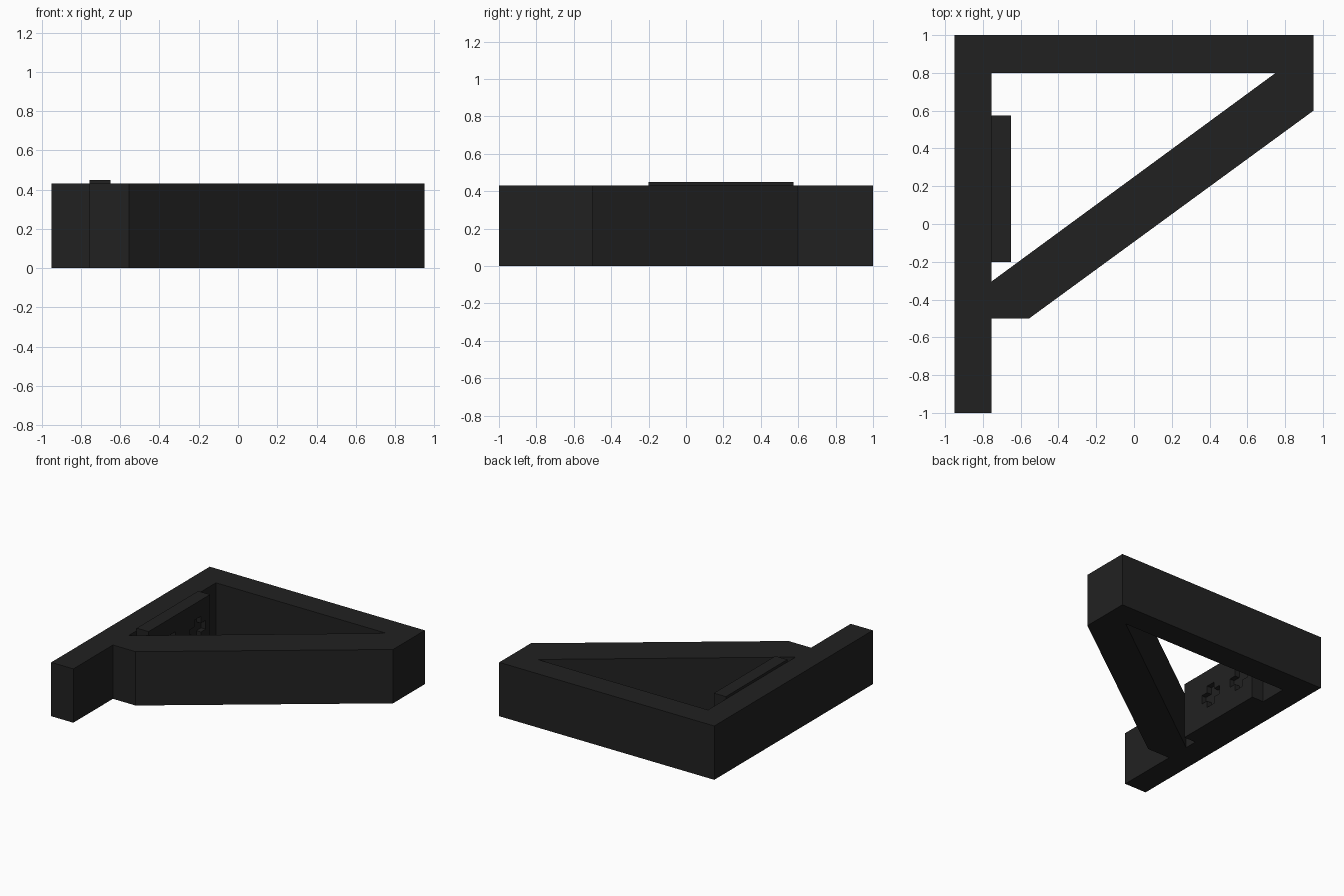
import bpy

if "Cube" in bpy.data.objects:
    bpy.data.objects.remove(bpy.data.objects["Cube"])

H = 0.43            # frame height
mat = bpy.data.materials.new("near black")
mat.diffuse_color = (0.0155, 0.0155, 0.0155, 1)
mat.use_nodes = True
mat.node_tree.nodes["Principled BSDF"].inputs["Base Color"].default_value = mat.diffuse_color


def make_object(name, verts, faces):
    mesh = bpy.data.meshes.new(name)
    mesh.from_pydata(verts, [], faces)
    mesh.materials.append(mat)
    ob = bpy.data.objects.new(name, mesh)
    bpy.context.collection.objects.link(ob)
    return ob


def box(name, x, y, z):
    verts = [(a, b, c) for a in x for b in y for c in z]
    faces = [(0, 1, 3, 2), (4, 6, 7, 5), (0, 4, 5, 1),
             (2, 3, 7, 6), (0, 2, 6, 4), (1, 5, 7, 3)]
    return make_object(name, verts, faces)


# Bracket frame: long arm, back bar and diagonal brace as one solid plan
plan = [(-0.95, -1), (-0.755, -1), (-0.755, -0.5), (-0.555, -0.5),
        (0.95, 0.6), (0.95, 1), (-0.95, 1),
        (-0.755, -0.305), (0.75, 0.8), (-0.755, 0.8)]
frame = make_object("bracket_frame", [(x, y, 0) for x, y in plan],
                    [(0, 1, 2, 7, 9, 6), (6, 9, 8, 5), (2, 3, 4, 5, 8, 7)])
solid = frame.modifiers.new("height", 'SOLIDIFY')
solid.thickness = H
solid.offset = 1

# Mounting block on the inner side of the long arm
block = box("mounting_block", (-0.755, -0.65), (-0.2, 0.575), (0, 0.45))

# Two cross-shaped pockets sunk into the block face
for i, y in enumerate((0.10, 0.42)):
    for part, w, h in (("upright", 0.04, 0.09), ("crossbar", 0.10, 0.035)):
        cutter = box(f"pocket_{part}_cutter_{i + 1}", (-0.69, -0.60),
                     (y - w, y + w), (0.23 - h, 0.23 + h))
        cutter.hide_render = True
        cutter.display_type = 'WIRE'
        cut = block.modifiers.new(cutter.name, 'BOOLEAN')
        cut.operation = 'DIFFERENCE'
        cut.solver = 'EXACT'
        cut.object = cutter
